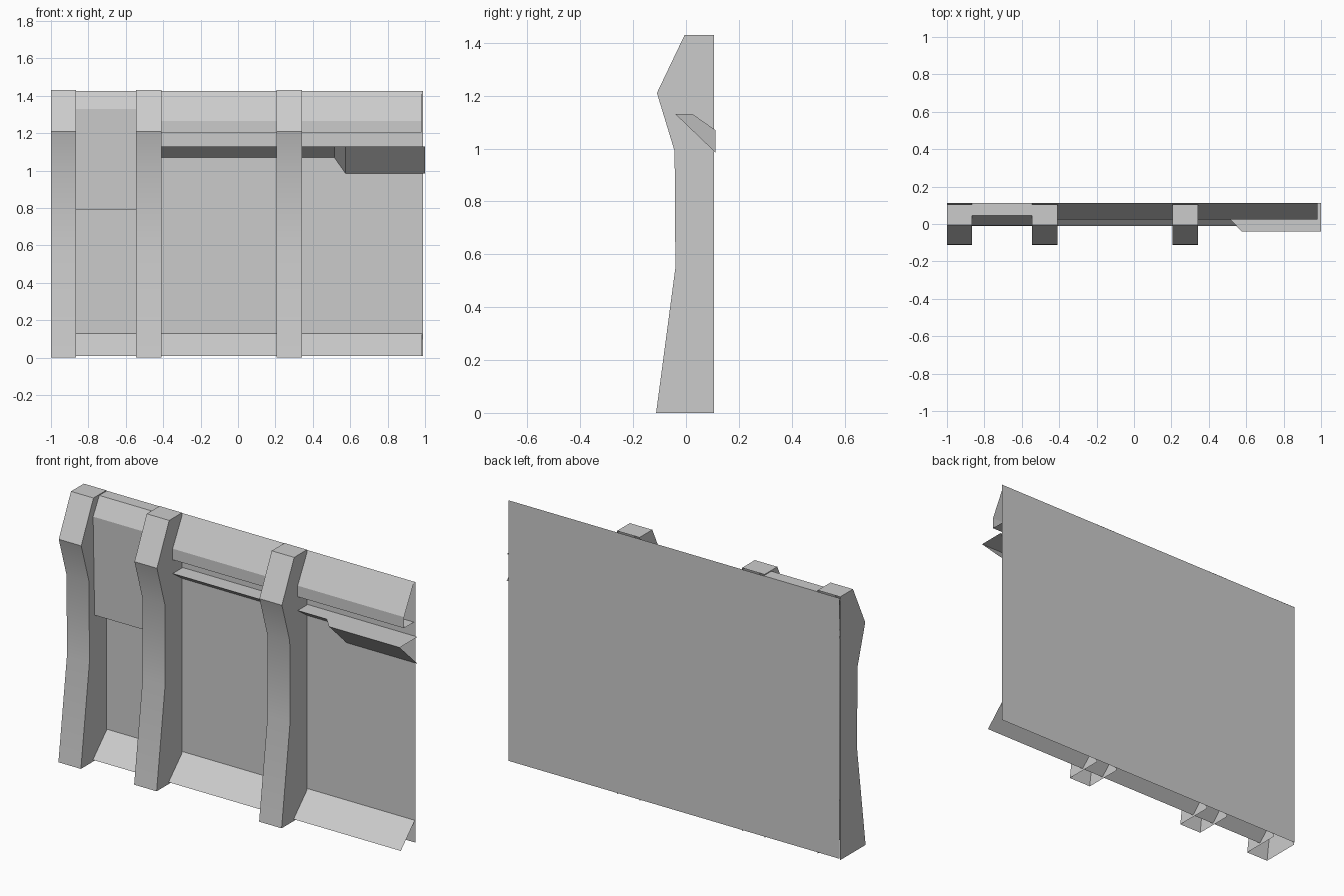
import bpy
import bmesh
import math

if "Cube" in bpy.data.objects:
    bpy.data.objects.remove(bpy.data.objects["Cube"])

BACK = 0.111


def loft(name, sections, closed=False, cap=False, smooth=False):
    """Skin (x, profile) sections; profiles are lists of (y, z)."""
    bm = bmesh.new()
    rings = [[bm.verts.new((x, y, z)) for y, z in prof] for x, prof in sections]
    n = len(rings[0])
    for a, b in zip(rings, rings[1:]):
        for i in range(n if closed else n - 1):
            j = (i + 1) % n
            bm.faces.new((a[i], a[j], b[j], b[i]))
    if cap:
        bm.faces.new(rings[0][::-1])
        bm.faces.new(rings[-1])
    bmesh.ops.recalc_face_normals(bm, faces=bm.faces)
    # open shells: make the outside face the front
    total = sum(f.normal.y * f.calc_area() for f in bm.faces)
    if not closed and total > 0 and name != "back_wall":
        bmesh.ops.reverse_faces(bm, faces=bm.faces)
    me = bpy.data.meshes.new(name)
    bm.to_mesh(me)
    bm.free()
    ob = bpy.data.objects.new(name, me)
    bpy.context.collection.objects.link(ob)
    if smooth:
        bpy.ops.object.select_all(action='DESELECT')
        ob.select_set(True)
        bpy.context.view_layer.objects.active = ob
        bpy.ops.object.shade_smooth_by_angle(angle=math.radians(30))
    return ob


def extrude(name, x0, x1, prof, **kw):
    return loft(name, [(x0, prof), (x1, prof)], **kw)


# Thin back wall
extrude("back_wall", -1.0, 0.99, [(BACK, 0.01), (BACK, 1.425)])

# Three upright ribs, open at the bottom and back
rib = [(-0.113, 0), (-0.04, 0.55), (-0.043, 0.99), (-0.11, 1.21),
       (-0.005, 1.43), (0.105, 1.43), (0.105, 0)]
for k, x in enumerate((-1.0, -0.545, 0.206)):
    ob = extrude(f"rib_{k + 1}", x, x + 0.135, rib, cap=True, smooth=True)
    # remove the rear face, hidden by the wall
    bm = bmesh.new()
    bm.from_mesh(ob.data)
    rear = [f for f in bm.faces if all(v.co.y > 0.1 for v in f.verts)]
    bmesh.ops.delete(bm, geom=rear, context='FACES_ONLY')
    bm.to_mesh(ob.data)
    bm.free()

# Cornice along the top
extrude("cornice", -1.0, 0.98,
        [(BACK, 1.425), (0.025, 1.265), (0.025, 1.205), (BACK, 1.205)])

# Sloping skirt along the floor
extrude("skirt", -0.865, 0.985, [(BACK, 0.13), (-0.01, 0.01)])

# Raised panel between the first two ribs
extrude("raised_panel", -0.865, -0.545,
        [(BACK, 1.425), (0.045, 1.425), (-0.008, 1.33), (0.005, 0.79), (BACK, 0.79)])

# Ledge that widens towards its open right end
narrow = [(BACK, 1.13), (0.025, 1.13), (BACK, 1.07)]
wide = [(BACK, 1.13), (-0.04, 1.13), (BACK, 0.985)]
loft("ledge", [(-0.41, narrow), (0.515, narrow), (0.575, wide), (1.0, wide)])
